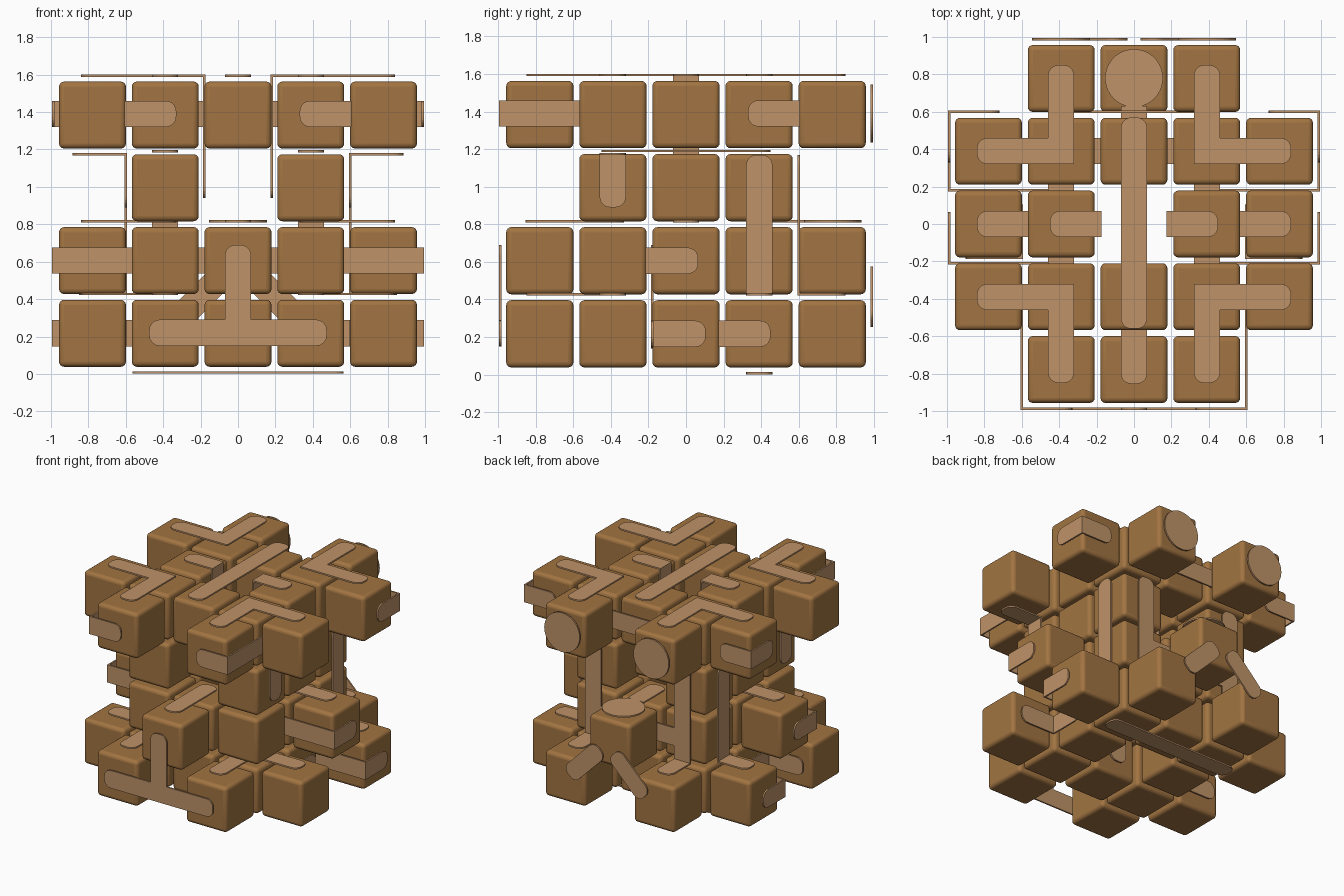
import bpy, bmesh, math
from mathutils import Vector

if "Cube" in bpy.data.objects:
    bpy.data.objects.remove(bpy.data.objects["Cube"])

P = 0.389                                   # grid pitch
Z = [0.217, 0.606, 0.995, 1.384]            # layer centres
W, R, T = 0.07, 0.056, 0.012                # strip half width, corner radius, thickness


def material(name, col):
    m = bpy.data.materials.new(name)
    m.diffuse_color = (*col, 1)
    m.use_nodes = True
    m.node_tree.nodes["Principled BSDF"].inputs["Base Color"].default_value = m.diffuse_color
    return m


dark = material("brown_wood", (0.36, 0.175, 0.054))
light = material("light_wood", (0.52, 0.29, 0.14))


def add(name, mesh, loc=(0, 0, 0)):
    ob = bpy.data.objects.new(name, mesh)
    ob.location = loc
    bpy.context.collection.objects.link(ob)
    return ob


# rounded block shared by every cell
bm = bmesh.new()
bmesh.ops.create_cube(bm, size=0.358)
bmesh.ops.bevel(bm, geom=bm.edges[:], offset=0.028, segments=4, profile=0.5, affect='EDGES')
for f in bm.faces:
    f.smooth = max(abs(c) for c in f.normal) < 0.999
block = bpy.data.meshes.new("block")
bm.to_mesh(block)
bm.free()
block.materials.append(dark)

# cells of each layer, right half only
outer = [(1, 2), (1, -2), (2, 1), (2, -1), (1, 1), (1, -1), (1, 0), (0, 1), (0, -1)]
layers = [outer,
          [(1, -1), (1, 0), (1, 1), (0, 1), (0, -1), (0, 2), (0, -2), (2, 0)],
          [(1, -1), (1, 0), (1, 1)],
          outer]
for k, cells in enumerate(layers):
    for i, j in cells:
        for s in ((1, -1) if i else (1,)):
            add("block", block, (s * i * P, j * P, Z[k]))


def plate_mesh(name, points, normal):
    bm = bmesh.new()
    n = normal * T / 2
    a = [bm.verts.new(p + n) for p in points]
    b = [bm.verts.new(p - n) for p in points]
    bm.faces.new(a)
    bm.faces.new(b[::-1])
    for i in range(len(a)):
        j = (i + 1) % len(a)
        bm.faces.new((a[j], a[i], b[i], b[j]))
    bmesh.ops.recalc_face_normals(bm, faces=bm.faces)
    me = bpy.data.meshes.new(name)
    bm.to_mesh(me)
    bm.free()
    me.materials.append(light)
    add(name, me)


AX = {'x': Vector((1, 0, 0)), 'y': Vector((0, 1, 0)), 'z': Vector((0, 0, 1))}


def strip(name, p, q, axis, ends=1, mirror=True):
    """Flat strip from p to q; ends = how many ends are rounded, p first."""
    for s in ((1, -1) if mirror else (1,)):
        a, b = (Vector((s * v[0], v[1], v[2])) for v in (p, q))
        d = (b - a).normalized()
        side = AX[axis].cross(d)
        pts = []
        for tip, u, v, rounded in ((a, -d, side, ends > 0), (b, d, -side, ends > 1)):
            if not rounded:
                pts += [tip + v * W, tip - v * W]
                continue
            for c, start in ((W - R, 0), (R - W, 90)):
                for t in range(6):
                    g = math.radians(start + 18 * t)
                    pts.append(tip - u * R + v * (c + R * math.cos(g)) + u * R * math.sin(g))
        plate_mesh(name, pts, AX[axis])


def bend(name, p, corner, q, axis1, axis2):
    """Strip folded at a corner, rounded at both tips."""
    p, c, q = Vector(p), Vector(corner), Vector(q)
    strip(name, p, c + (c - p).normalized() * T / 2, axis1)
    strip(name, q, c, axis2)


def ell(name, sy, z):
    strip(name, (.84, .39 * sy, z), (.32, .39 * sy, z), 'z')
    strip(name, (.39, .85 * sy, z), (.39, (.39 + W) * sy, z), 'z')


def disc(name, c, axis, mirror):
    n = AX[axis]
    u = AX['x']
    v = n.cross(u)
    for s in ((1, -1) if mirror else (1,)):
        o = Vector((s * c[0], c[1], c[2]))
        plate_mesh(name, [o + .155 * (u * math.cos(t * math.pi / 20) + v * math.sin(t * math.pi / 20))
                          for t in range(40)], n)


# flat L strips
ell("top_corner_strip", 1, 1.594)
ell("top_corner_strip", -1, 1.594)
ell("lower_corner_strip", -1, .427)

# straight strips
strip("top_long_strip", (0, -.56, 1.594), (0, .57, 1.594), 'z', 2, False)
strip("bottom_long_strip", (-.565, .39, .007), (.565, .39, .007), 'z', 2, False)
strip("front_bar", (-.475, -.988, .22), (.475, -.988, .22), 'y', 2, False)
strip("front_upright", (0, -.988, .69), (0, -.988, .22 + W), 'y', 1, False)
strip("front_top_strip", (0, -.855, .816), (0, -.33, .816), 'z', 2, False)
strip("shaft_strip", (0, -.18, .69), (0, -.18, .14), 'y', 2, False)
strip("back_upper_strip", (-.45, .6, 1.39), (.45, .6, 1.39), 'y', 2, False)
strip("back_lower_strip", (-.45, .6, .606), (.45, .6, .606), 'y', 2, False)
strip("back_joint", (0, .33, .816), (0, .63, .816), 'z', 1, False)
strip("side_top_strip", (.84, 0, .816), (.33, 0, .816), 'z', 2)
strip("inner_joint", (.39, -.45, 1.19), (.39, .45, 1.19), 'z', 2)
strip("back_diagonal_strip", (.06, .988, .55), (.33, .988, .28), 'y', 2)

# strips folded around outer and inner corners
bend("shaft_fold", (.45, 0, 1.594), (.18, 0, 1.594), (.18, 0, .94), 'z', 'x')
bend("side_fold", (.988, .065, .606), (.988, -.21, .606), (.33, -.21, .606), 'x', 'y')
bend("lower_side_fold", (.988, .45, .217), (.988, .18, .217), (.33, .18, .217), 'x', 'y')
bend("upper_back_fold", (.988, .33, 1.39), (.988, .6, 1.39), (.72, .6, 1.39), 'x', 'y')
bend("upper_front_fold", (.33, -.988, 1.39), (.6, -.988, 1.39), (.6, -.33, 1.39), 'y', 'x')
bend("underside_fold", (.885, -.39, 1.174), (.6, -.39, 1.174), (.6, -.39, .89), 'z', 'x')
bend("lower_inner_fold", (.6, .105, .217), (.6, -.18, .217), (.9, -.18, .217), 'x', 'y')
bend("back_fold", (.39, .6, 1.17), (.39, .6, .427), (.39, .85, .427), 'y', 'z')
bend("side_upright_fold", (.6, .39, 1.17), (.6, .39, .427), (.85, .39, .427), 'x', 'z')

# round plates
disc("back_disc", (.39, .988, 1.39), 'y', True)
disc("ledge_disc", (0, .78, .816), 'z', False)
